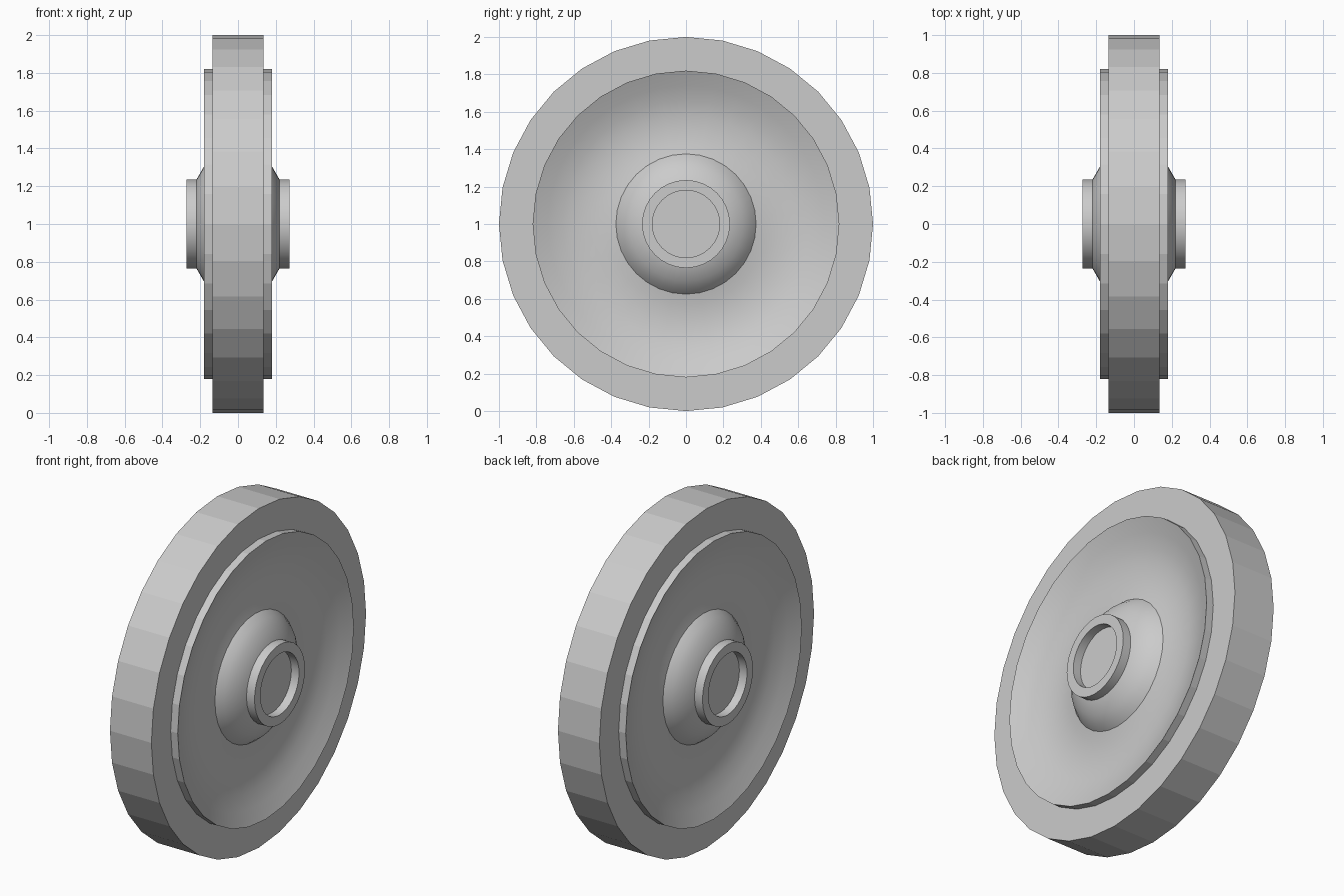
import bpy, bmesh, math

cube = bpy.data.objects.get("Cube")
if cube:
    bpy.data.objects.remove(cube, do_unlink=True)

SIDES = 32

# One plain grey for the whole wheel
grey = bpy.data.materials.new("plain grey")
grey.use_nodes = True
colour = (0.6, 0.6, 0.6, 1)
grey.diffuse_color = colour
grey.node_tree.nodes["Principled BSDF"].inputs["Base Color"].default_value = colour


def turned(name, half, smooth_wall, closed=False):
    """Turn a (radius, x) half profile, mirrored over x = 0, around the axle."""
    profile = half + [(r, -x) for r, x in reversed(half)]
    bm = bmesh.new()
    verts = [bm.verts.new((x, 0, r)) for r, x in profile]
    edges = [bm.edges.new(pair) for pair in zip(verts, verts[1:])]
    if closed:
        edges.append(bm.edges.new((verts[-1], verts[0])))
    bmesh.ops.spin(bm, geom=verts + edges, cent=(0, 0, 0), axis=(1, 0, 0),
                   angle=math.tau, steps=SIDES, use_duplicate=False)
    bmesh.ops.remove_doubles(bm, verts=bm.verts, dist=0.0005)
    bmesh.ops.recalc_face_normals(bm, faces=bm.faces)
    bm.normal_update()
    # Cylinder walls may stay faceted, turned faces are smooth
    for f in bm.faces:
        f.smooth = smooth_wall or abs(f.normal.x) > 0.05
    for e in bm.edges:
        e.smooth = e.calc_face_angle(0) < math.radians(25)
    mesh = bpy.data.meshes.new(name)
    bm.to_mesh(mesh)
    bm.free()
    mesh.materials.append(grey)
    obj = bpy.data.objects.new(name, mesh)
    obj.location.z = 1
    bpy.context.collection.objects.link(obj)
    return obj


# Faceted outer ring
turned("tread_ring", [(0.79, 0.135), (1.0, 0.135)], False, closed=True)

# Dished disc rising to the hub cone, with a faceted rim wall
dish = [(0.2, 0.225), (0.235, 0.22), (0.305, 0.18), (0.345, 0.15), (0.375, 0.112),
        (0.43, 0.101), (0.5, 0.095), (0.58, 0.098), (0.66, 0.114),
        (0.74, 0.144), (0.82, 0.181)]
turned("dished_disc", dish, False)

# Hub with a shallow round recess at each end
turned("hub", [(0, 0.222), (0.18, 0.222), (0.18, 0.272), (0.235, 0.272)], True)
